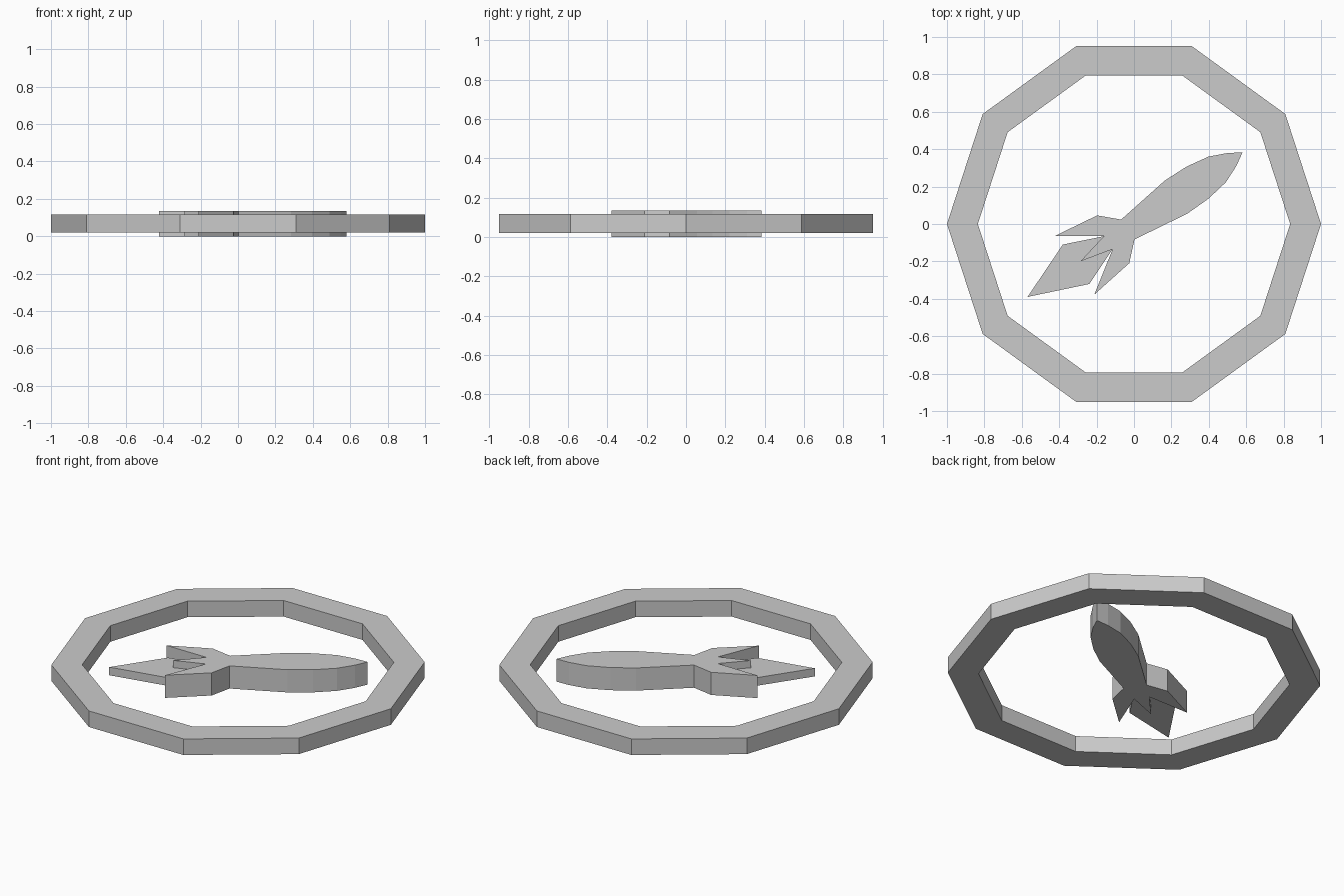
import bpy, bmesh, math
from mathutils import Matrix

if "Cube" in bpy.data.objects:
    bpy.data.objects.remove(bpy.data.objects["Cube"])

def make_object(name, bm):
    bmesh.ops.recalc_face_normals(bm, faces=bm.faces)
    mesh = bpy.data.meshes.new(name)
    bm.to_mesh(mesh)
    bm.free()
    obj = bpy.data.objects.new(name, mesh)
    bpy.context.collection.objects.link(obj)
    return obj

def extrude_up(bm, height):
    base = list(bm.faces)
    res = bmesh.ops.extrude_face_region(bm, geom=base, use_keep_orig=True)
    top = [v for v in res["geom"] if isinstance(v, bmesh.types.BMVert)]
    bmesh.ops.translate(bm, vec=(0, 0, height), verts=top)

def symmetric_plate(name, half, z0, z1, place):
    """Plate from a half outline; points with v = 0 lie on the mirror axis."""
    outline = half + [(u, -v) for u, v in reversed(half) if v > 0]
    bm = bmesh.new()
    bm.faces.new([bm.verts.new((u, v, z0)) for u, v in outline])
    extrude_up(bm, z1 - z0)
    bm.transform(place)
    return make_object(name, bm)

# Ten-sided rim
SIDES, OUTER, INNER, RIM_Z0, RIM_Z1 = 10, 1.0, 0.835, 0.021, 0.116
bm = bmesh.new()
loops = [[bm.verts.new((r * math.cos(math.tau * i / SIDES),
                        r * math.sin(math.tau * i / SIDES), RIM_Z0))
          for i in range(SIDES)] for r in (OUTER, INNER)]
for i in range(SIDES):
    j = (i + 1) % SIDES
    bm.faces.new((loops[0][i], loops[0][j], loops[1][j], loops[1][i]))
extrude_up(bm, RIM_Z1 - RIM_Z0)
make_object("rim", bm)

# Rocket axis: tilted across the ring, very slightly off centre
place = Matrix.Rotation(math.radians(33.9), 4, 'Z') @ Matrix.Translation((0, -0.006, 0))

# Rocket body: nose, waist, side fin, notch, middle fin
body_half = [(0.695, 0), (0.627, 0.042), (0.531, 0.083), (0.404, 0.104),
             (0.267, 0.107), (-0.044, 0.064), (-0.138, 0.154),
             (-0.387, 0.189), (-0.17, 0.042), (-0.349, 0)]
symmetric_plate("rocket_body", body_half, 0.0, 0.134, place)

# Thinner diamond flame, its front corner buried in the body
flame_half = [(-0.069, 0), (-0.377, 0.127), (-0.69, 0)]
symmetric_plate("rocket_flame", flame_half, 0.043, 0.091, place)
